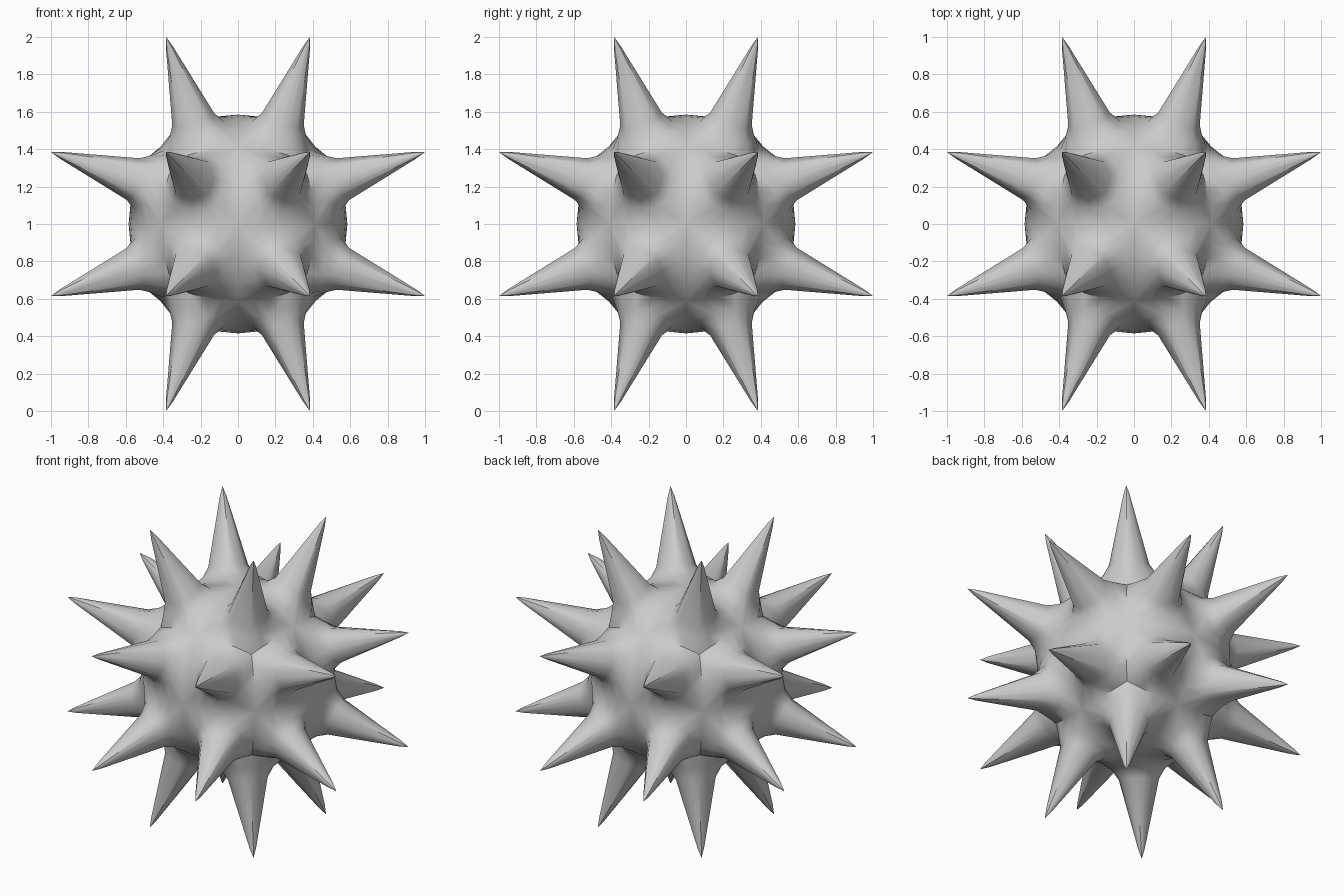
import bpy, bmesh
from math import radians
from mathutils import Vector

if "Cube" in bpy.data.objects:
    bpy.data.objects.remove(bpy.data.objects["Cube"])

R = 0.585          # radius of the valleys between spikes
STEPS = 4          # boundary points per cell side


def cell(bm, w, u, v):
    """One of 24 cells: a mound rising from the sphere into a spike."""
    # cell outline on the sphere
    corners = [w, (w + u).normalized(), (w + u + v).normalized(), (w + v).normalized()]
    edge = []
    for i in range(4):
        a, b = corners[i], corners[(i + 1) % 4]
        edge += [a.slerp(b, k / STEPS) * R for k in range(STEPS)]
    n = len(edge)

    # spike axis
    base = u * 0.24 + v * 0.24 + w * 0.56
    tip = u * 0.385 + v * 0.385 + w * 1.0
    axis = (tip - base).normalized()

    def ring(center, r_mid, r_corner, octagon=True):
        pts = []
        for i, p in enumerate(edge):
            d = p - center
            d = (d - axis * d.dot(axis)).normalized()
            r = r_corner if i % 4 == 0 else r_mid
            if i % 2 and not octagon:
                r = (r_mid + r_corner) / 2
            pts.append(center + d * r)
        if octagon:
            for i in range(1, n, 2):
                pts[i] = (pts[i - 1] + pts[(i + 1) % n]) / 2
        return pts

    rings = [
        edge,
        ring(base - axis * 0.062, 0.152, 0.162, False),
        ring(base, 0.117, 0.123),
        ring(tip - axis * 0.06, 0.019, 0.020),
    ]
    rows = [[bm.verts.new(p) for p in r] for r in rings]
    for lo, hi in zip(rows, rows[1:]):
        for i in range(n):
            j = (i + 1) % n
            bm.faces.new((lo[i], lo[j], hi[j], hi[i]))
    top = bm.verts.new(tip)
    for i in range(n):
        bm.faces.new((rows[-1][i], rows[-1][(i + 1) % n], top))


# four spikes on each of the six cube directions
bm = bmesh.new()
for k in range(3):
    for s in (-1, 1):
        for a in (-1, 1):
            for b in (-1, 1):
                w, u, v = Vector(), Vector(), Vector()
                w[k], u[(k + 1) % 3], v[(k + 2) % 3] = s, a, b
                cell(bm, w, u, v)
bmesh.ops.remove_doubles(bm, verts=bm.verts, dist=0.0005)
bmesh.ops.recalc_face_normals(bm, faces=bm.faces)
bmesh.ops.translate(bm, verts=bm.verts, vec=(0, 0, 1))

mesh = bpy.data.meshes.new("spiked_ball")
bm.to_mesh(mesh)
bm.free()
ball = bpy.data.objects.new("spiked_ball", mesh)
bpy.context.collection.objects.link(ball)
bpy.context.view_layer.objects.active = ball
ball.select_set(True)
bpy.ops.object.shade_smooth_by_angle(angle=radians(45))
